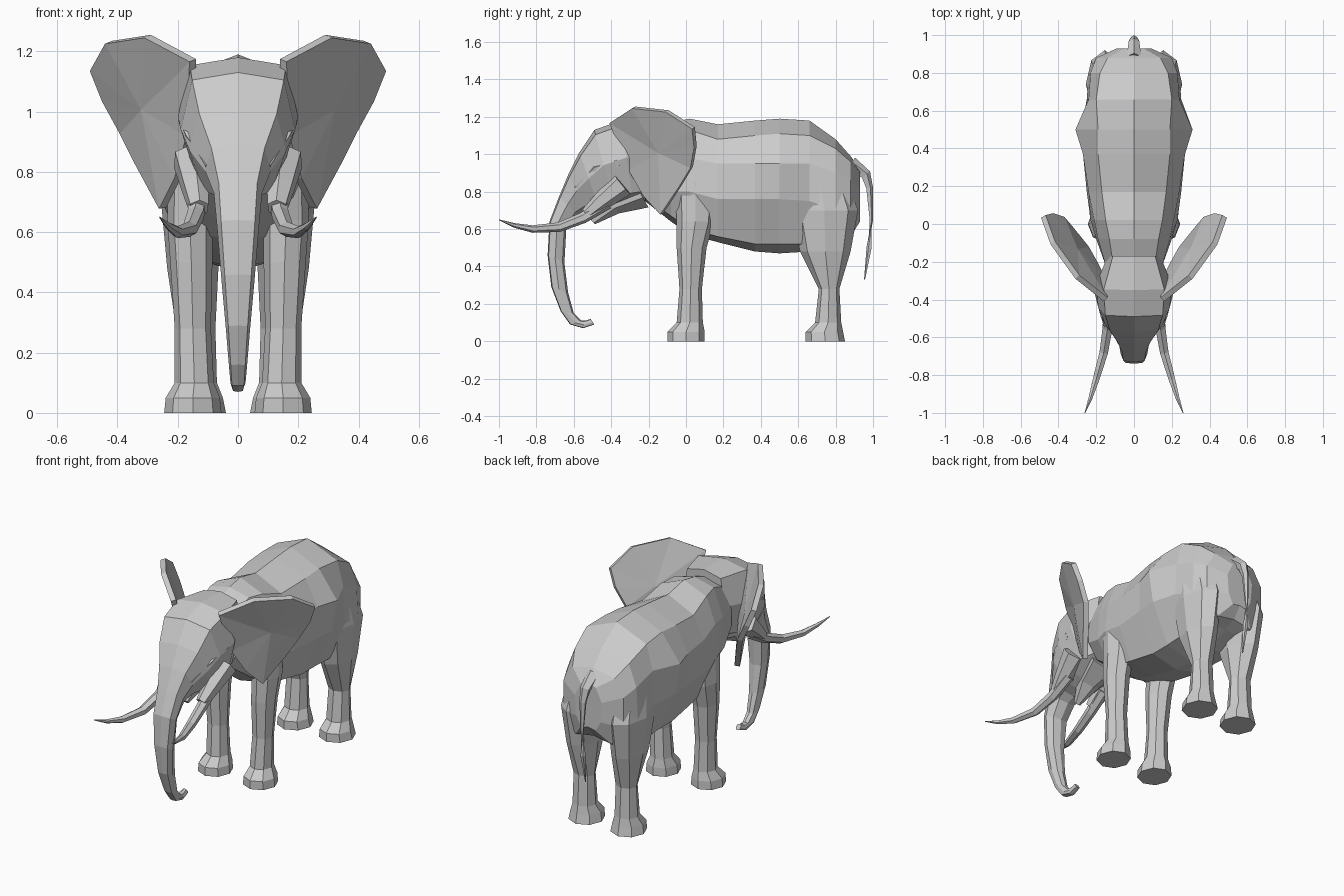
import bpy
import bmesh
import math
from mathutils import Vector

default_cube = bpy.data.objects.get("Cube")
if default_cube:
    bpy.data.objects.remove(default_cube)

# All measurements below are in hundredths of a unit
UNIT = 0.01
SIDES = (("left", 1), ("right", -1))


def make_object(name, bm):
    """Turn a bmesh into a flat-shaded object with outward normals."""
    bmesh.ops.scale(bm, vec=Vector((UNIT, UNIT, UNIT)), verts=bm.verts)
    bmesh.ops.recalc_face_normals(bm, faces=bm.faces)
    mesh = bpy.data.meshes.new(name)
    bm.to_mesh(mesh)
    bm.free()
    obj = bpy.data.objects.new(name, mesh)
    bpy.context.collection.objects.link(obj)
    return obj


def loft(name, rings):
    """Bridge a series of equal-sized point rings and cap both ends."""
    bm = bmesh.new()
    loops = [[bm.verts.new(point) for point in ring] for ring in rings]
    for lower, upper in zip(loops, loops[1:]):
        count = len(lower)
        for i in range(count):
            j = (i + 1) % count
            bm.faces.new((lower[i], lower[j], upper[j], upper[i]))
    bm.faces.new(loops[0])
    bm.faces.new(loops[-1])
    return make_object(name, bm)


def mirrored_ring(top, half, bottom):
    """Close a half section with its reflection across x = 0."""
    reflected = [(-x, y, z) for x, y, z in reversed(half)]
    return [top, *half, bottom, *reflected]


def tube(name, path, radii, side=1, segments=6, flatten=1.0):
    """Sweep a tapering ring along a path of points."""
    points = [Vector((x * side, y, z)) for x, y, z in path]
    rings = []
    for i, (point, radius) in enumerate(zip(points, radii)):
        before = points[max(i - 1, 0)]
        after = points[min(i + 1, len(points) - 1)]
        turn = (after - before).to_track_quat("Z", "X")
        ring = []
        for k in range(segments):
            angle = math.tau * k / segments
            offset = Vector((math.cos(angle), math.sin(angle) * flatten, 0))
            ring.append(point + turn @ (offset * radius))
        rings.append(ring)
    return loft(name, rings)


def leg(name, sections, side, segments=8):
    """Stack ellipses given as height, centre x, centre y, radius x, radius y."""
    rings = []
    for z, cx, cy, rx, ry in sections:
        angles = [math.tau * k / segments for k in range(segments)]
        rings.append([(side * (cx + rx * math.cos(a)), cy + ry * math.sin(a), z)
                      for a in angles])
    return loft(name, rings)


# Body: station y, ridge z, then shoulder, side, flank and belly (x, z), underside z
body_sections = [
    (-22, 112, (11, 109), (15, 98), (15, 86), (9, 77), 75),
    (-8, 117, (13, 114), (19, 98), (20, 80), (12, 67), 64),
    (2, 119, (15, 113), (21, 98), (23, 80), (16, 60), 57),
    (17, 116, (17, 108), (24, 95), (25, 76), (17, 56), 53),
    (37, 118, (19, 110), (27, 95), (27, 76), (17, 52), 48),
    (50, 119, (19, 111), (31, 95), (28, 76), (17, 52), 47),
    (66, 118, (20, 110), (24, 95), (25, 75), (18, 52), 48),
    (80, 108, (18, 103), (23, 90), (24, 70), (16, 54), 55),
    (88, 99, (14, 96), (20, 86), (20, 68), (12, 56), 58),
    (93, 92, (5, 90), (9, 82), (8, 70), (5, 64), 65),
]
body_rings = []
for y, ridge, *half, underside in body_sections:
    points = [(x, y, z) for x, z in half]
    body_rings.append(mirrored_ring((0, y, ridge), points, (0, y, underside)))
loft("body", body_rings)

# Head and trunk: front (y, z), back (y, z) and half width of each section
head_sections = [
    ((-17, 118), (-17, 76), 14),
    ((-35, 118), (-28, 74), 20),
    ((-49, 113), (-38, 71), 19),
    ((-57, 101), (-46, 70), 16),
    ((-63, 89), (-53, 70), 11),
    ((-68, 77), (-58, 68), 8),
    ((-73, 64), (-64, 60), 7),
    ((-74, 46), (-65, 42), 5.5),
    ((-72, 29), (-63, 26), 4),
    ((-67, 16), (-60, 15), 3),
    ((-62, 9), (-56, 11), 2.5),
    ((-55, 7), (-54, 11), 2),
    ((-49, 9), (-51, 12), 1.5),
]
# Depth and width fractions shared by every section
head_profile = ((0.06, 0.8), (0.45, 1.0), (0.88, 0.7))
head_rings = []
for front, back, width in head_sections:
    front, back = Vector((0, *front)), Vector((0, *back))
    half = []
    for depth, spread in head_profile:
        p = front.lerp(back, depth)
        half.append((width * spread, p.y, p.z))
    head_rings.append(mirrored_ring(front, half, back))
loft("head_and_trunk", head_rings)

# Lower jaw
tube("lower_jaw", [(0, -26, 82), (0, -40, 74), (0, -50, 64)], (12, 7, 2))

# Legs with broad feet
front_leg = [
    (0, 15, 0, 9.5, 10), (5, 15, 0, 9, 10), (10, 14.5, 2, 6.5, 7),
    (28, 15, 2.5, 6, 6), (50, 15.5, 3, 7, 8), (64, 16, 5, 7.5, 10),
    (85, 15, 5, 8, 11),
]
hind_leg = [
    (0, 14, 74.5, 10, 10.5), (5, 14, 74, 9, 10), (10, 14, 76, 7, 7),
    (28, 14, 76.5, 6.5, 5.5), (48, 15, 74.5, 8.5, 13.5),
    (70, 15.5, 74, 10, 18), (92, 14, 70, 9, 14),
]

# Ear rim from the brow over the top, round the back and down to the jaw
ear_rim = [
    (15, -40, 117), (30, -28, 125), (43, -10, 123), (48, 4, 114),
    (44, 5, 104), (38, 3, 93), (33, -3, 83), (25, -13, 68),
    (20, -22, 78), (16, -30, 92),
]
ear_centre = Vector((31, -14, 101))


def ear(name, side):
    """Cupped leaf built from a rim, an inner ring and a centre point."""
    bm = bmesh.new()
    mirror = Vector((side, 1, 1))
    rim = [Vector(p) for p in ear_rim]
    outer = [bm.verts.new(p * mirror) for p in rim]
    inner = [bm.verts.new(ear_centre.lerp(p, 0.55) * mirror) for p in rim]
    hub = bm.verts.new(ear_centre * mirror)
    for i in range(len(rim)):
        j = (i + 1) % len(rim)
        bm.faces.new((outer[i], outer[j], inner[j], inner[i]))
        bm.faces.new((inner[i], inner[j], hub))
    obj = make_object(name, bm)
    thickness = obj.modifiers.new("thickness", "SOLIDIFY")
    thickness.thickness = 0.03
    thickness.offset = 0


tusk_path = [(13, -42, 74), (14, -55, 66), (16, -68, 61),
             (20, -82, 60), (23, -92, 62), (26, -100, 65)]

# Paired parts
for label, side in SIDES:
    leg(label + "_front_leg", front_leg, side)
    leg(label + "_hind_leg", hind_leg, side)
    ear(label + "_ear", side)
    tube(label + "_tusk", tusk_path, (3.5, 3, 2.6, 2, 1.2, 0.2), side)
    tube(label + "_tusk_socket",
         [(15, -34, 84), (14, -45, 75), (13, -53, 68)], (7, 5, 3.5), side)
    tube(label + "_brow_fold",
         [(17, -36, 96), (15, -48, 92), (10, -59, 82)], (3, 3, 1), side, 5)

# Tail with a slim tuft
tail_path = [(0, 88, 95), (0, 96, 89), (0, 98, 82), (0, 99, 65),
             (0, 98, 50), (0, 95.5, 33)]
tube("tail", tail_path, (4, 3, 2, 1, 1.5, 0.3), segments=5)
